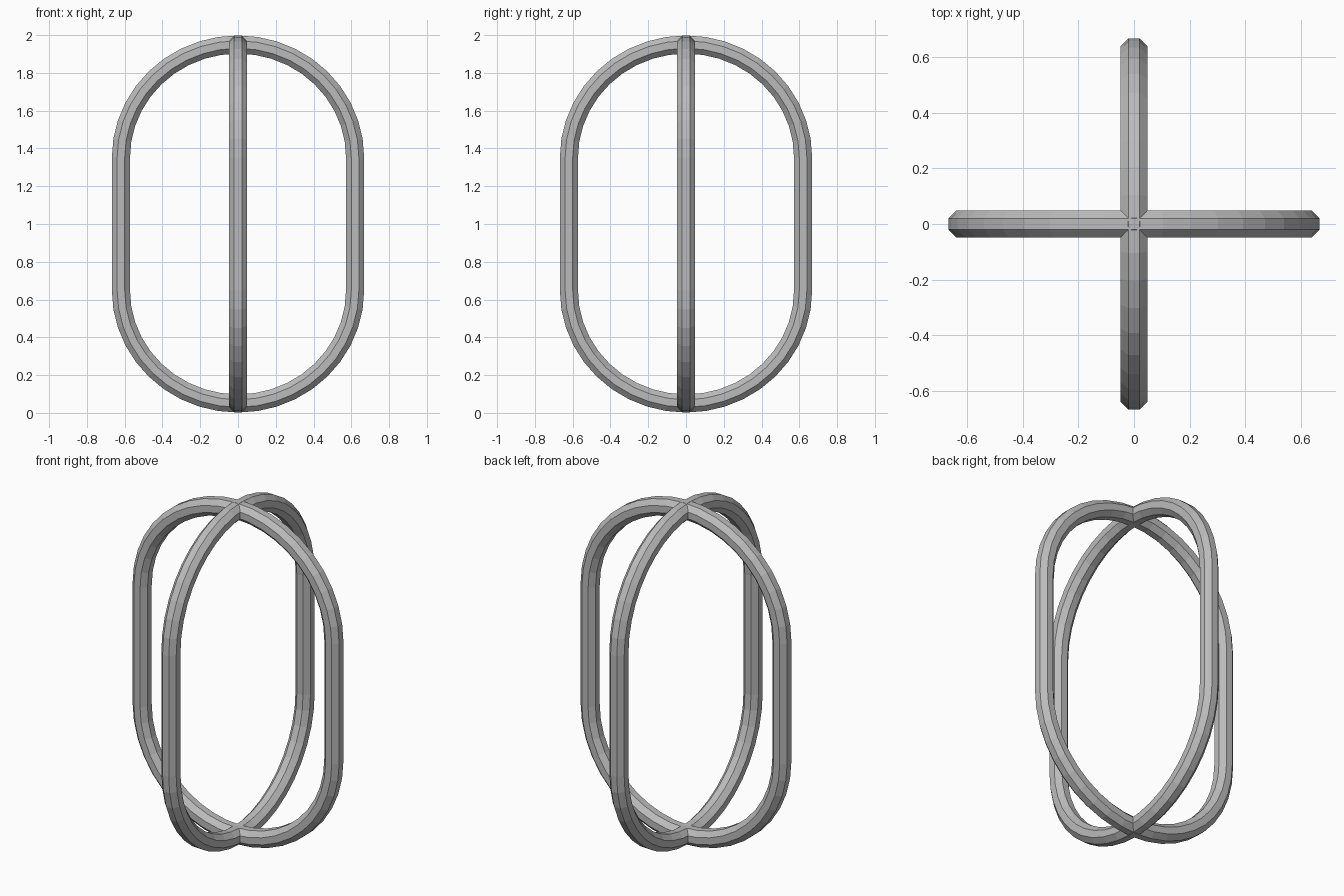
import bpy, bmesh
from math import pi, sin, cos, atan2
from mathutils import Vector

cube = bpy.data.objects.get("Cube")
if cube:
    bpy.data.objects.remove(cube)

grey = bpy.data.materials.new("metal_grey")
grey.use_nodes = True
colour = (0.5, 0.5, 0.5, 1)
grey.diffuse_color = colour
grey.node_tree.nodes["Principled BSDF"].inputs["Base Color"].default_value = colour

HALF_WIDTH, STRAIGHT, RISE = 0.62, 0.35, 0.6   # centre line of a ring
TUBE, SIDES, STEPS = 0.052, 8, 20


def centre_line():
    """Closed upright loop: two straight sides joined by two half-round ends."""
    points = []
    for end in (1, -1):
        for i in range(STEPS + 1):
            a = pi * i / STEPS
            points.append(Vector((end * HALF_WIDTH * cos(a), 0,
                                  1 + end * (STRAIGHT + RISE * sin(a)))))
    return points


def tube_ring(name, angle):
    bm = bmesh.new()
    path = centre_line()
    n = len(path)
    loops = []
    for i, p in enumerate(path):
        before = (p - path[i - 1]).normalized()
        after = (path[(i + 1) % n] - p).normalized()
        tangent = (before + after).normalized()
        side = Vector((0, 1, 0))
        out = side.cross(tangent)
        loops.append([bm.verts.new(p + TUBE * (out * cos(t) + side * sin(t)))
                      for t in (2 * pi * (k + 0.5) / SIDES for k in range(SIDES))])
    for i in range(n):
        a, b = loops[i], loops[(i + 1) % n]
        for k in range(SIDES):
            j = (k + 1) % SIDES
            bm.faces.new((a[k], a[j], b[j], b[k]))
    bmesh.ops.recalc_face_normals(bm, faces=bm.faces)
    mesh = bpy.data.meshes.new(name)
    bm.to_mesh(mesh)
    bm.free()
    mesh.materials.append(grey)
    ring = bpy.data.objects.new(name, mesh)
    ring.rotation_euler.z = angle
    bpy.context.collection.objects.link(ring)


# Two identical loops crossing at the top and bottom
tube_ring("side_to_side_ring", 0)
tube_ring("front_to_back_ring", pi / 2)
